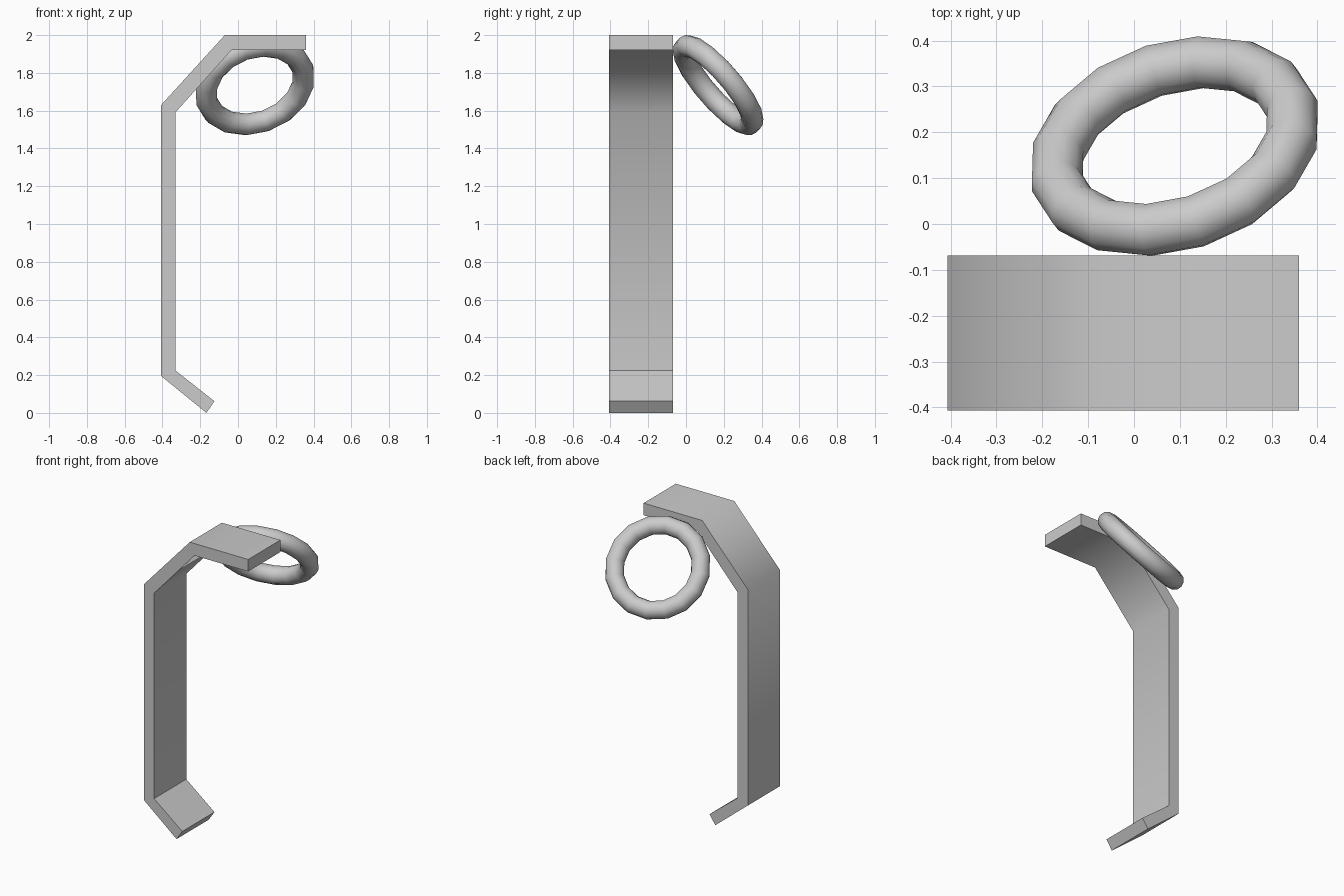
import bpy, bmesh
from math import radians
from mathutils import Vector, Matrix

if "Cube" in bpy.data.objects:
    bpy.data.objects.remove(bpy.data.objects["Cube"])


def smooth(obj, angle):
    bpy.ops.object.select_all(action='DESELECT')
    obj.select_set(True)
    bpy.context.view_layer.objects.active = obj
    bpy.ops.object.shade_smooth_by_angle(angle=radians(angle))


# Bent flat strip: side profile (x, z) extruded along y
profile = [(-0.167, 0), (-0.407, 0.195), (-0.407, 1.63), (-0.07, 2.0), (0.36, 2.0),
           (0.36, 1.92), (-0.035, 1.92), (-0.332, 1.59), (-0.332, 0.225), (-0.125, 0.062)]
bm = bmesh.new()
face = bm.faces.new([bm.verts.new((x, -0.407, z)) for x, z in profile])
ext = bmesh.ops.extrude_face_region(bm, geom=[face])
bmesh.ops.translate(bm, vec=(0, 0.338, 0),
                    verts=[v for v in ext['geom'] if isinstance(v, bmesh.types.BMVert)])
bmesh.ops.recalc_face_normals(bm, faces=bm.faces[:])
mesh = bpy.data.meshes.new("bent_bracket")
bm.to_mesh(mesh)
bm.free()
bracket = bpy.data.objects.new("bent_bracket", mesh)
bpy.context.collection.objects.link(bracket)
smooth(bracket, 49)

# Tilted ring resting against the back edge of the strip
bpy.ops.mesh.primitive_torus_add(major_segments=16, minor_segments=12,
                                 major_radius=0.269, minor_radius=0.058)
ring = bpy.context.object
ring.name = "ring"
n = Vector((-0.25, 0.733, 0.634)).normalized()
u = Vector((0.055, 0.18, -0.186))
u = (u - n * u.dot(n)).normalized()
v = n.cross(u)
ring.matrix_world = (Matrix.Translation((0.089, 0.17, 1.735))
                     @ Matrix((u, v, n)).transposed().to_4x4())
smooth(ring, 60)
